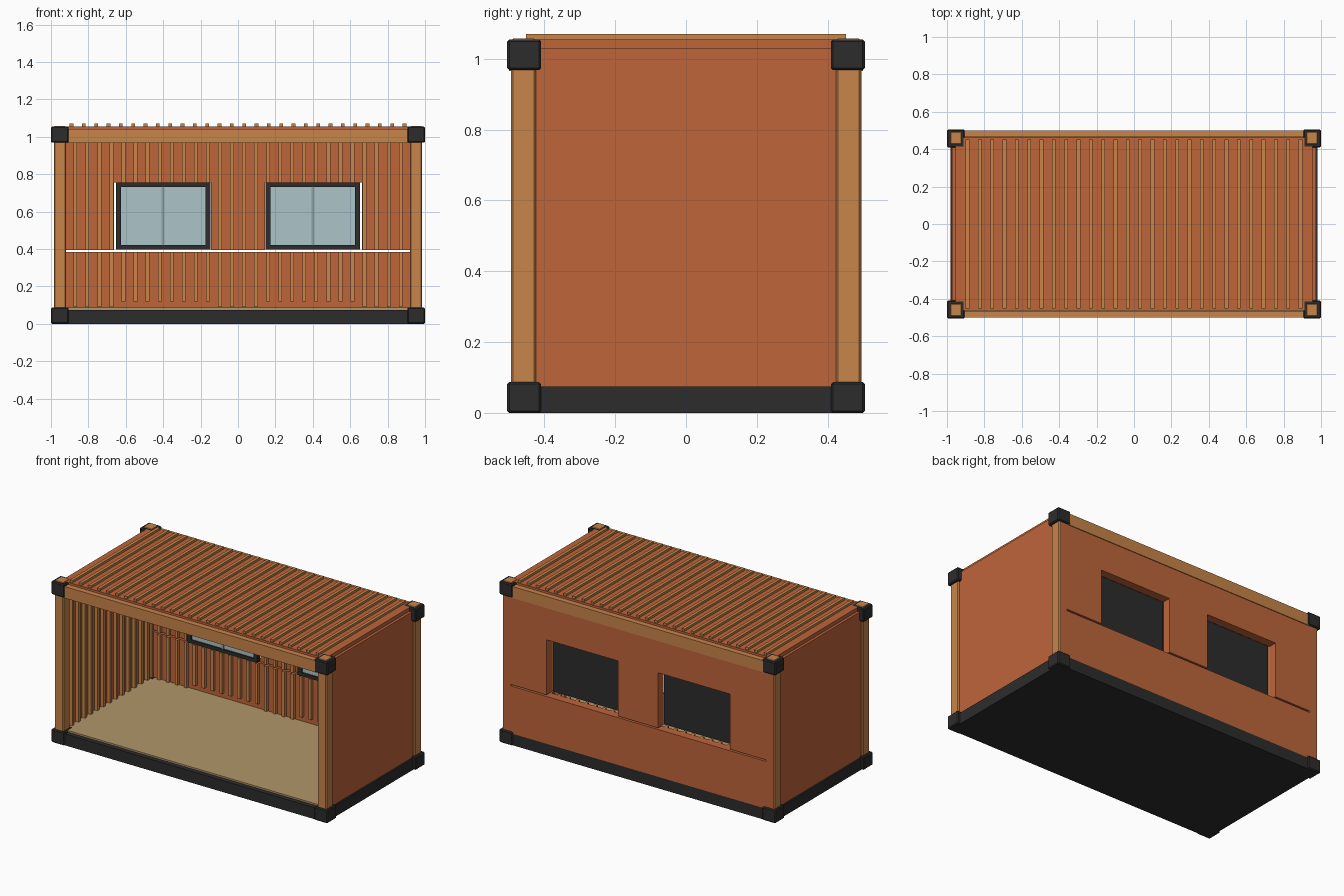
import bpy, bmesh

if "Cube" in bpy.data.objects:
    bpy.data.objects.remove(bpy.data.objects["Cube"])


def mat(name, r, g, b):
    def lin(c):
        c /= 255
        return c / 12.92 if c <= 0.04045 else ((c + 0.055) / 1.055) ** 2.4
    m = bpy.data.materials.new(name)
    m.diffuse_color = (lin(r), lin(g), lin(b), 1)
    m.use_nodes = True
    m.node_tree.nodes["Principled BSDF"].inputs["Base Color"].default_value = m.diffuse_color
    return m


TERRA = mat("terracotta_panel", 190, 101, 58)
ORANGE = mat("orange_steel", 200, 133, 74)
BLACK = mat("dark_steel", 44, 44, 44)
TAN = mat("floor_tan", 178, 150, 106)
GLASS = mat("pale_glass", 172, 196, 200)
GREY = mat("grey_glazing_bar", 140, 160, 163)


def boxes(name, spans, material, bevel=0):
    """One object from a list of (x0, x1, y0, y1, z0, z1) boxes."""
    bm = bmesh.new()
    for x0, x1, y0, y1, z0, z1 in spans:
        verts = bmesh.ops.create_cube(bm, size=1)["verts"]
        for v in verts:
            v.co = (x1 if v.co.x > 0 else x0,
                    y1 if v.co.y > 0 else y0,
                    z1 if v.co.z > 0 else z0)
    if bevel:
        bmesh.ops.bevel(bm, geom=bm.edges[:], offset=bevel, segments=1, affect='EDGES')
    me = bpy.data.meshes.new(name)
    bm.to_mesh(me)
    bm.free()
    me.materials.append(material)
    ob = bpy.data.objects.new(name, me)
    bpy.context.collection.objects.link(ob)
    return ob


def around(c, h):
    return (c - h, c + h)


# Base and floor
boxes("base_frame", [(-.982, .982, -.495, .495, 0, .075)], BLACK)
boxes("floor", [(-.94, .94, -.465, .445, .074, .086)], TAN)

# Corner posts and castings
for sx, xn in ((-1, "left"), (1, "right")):
    for sy, yn in ((-1, "front"), (1, "back")):
        px, py = around(sx * .9525, .0325), around(sy * .459, .035)
        boxes(f"{yn}_{xn}_post", [(*px, *py, .002, 1.058)], ORANGE, .006)
        cx, cy = around(sx * .9525, .0475), around(sy * .457, .048)
        for zn, z in (("bottom", (0, .087)), ("top", (.968, 1.055))):
            boxes(f"{yn}_{xn}_{zn}_casting", [(*cx, *cy, *z)], BLACK, .006)

# Top rails
for sy, yn in ((-1, "front"), (1, "back")):
    boxes(f"{yn}_top_rail", [(-.92, .92, *around(sy * .482, .018), .966, 1.042)], ORANGE)

# Roof with ribs
boxes("roof_panel", [(-.955, .955, -.462, .462, 1.028, 1.055)], TERRA)
boxes("roof_ribs", [(*around(-.89 + i * 1.78 / 27, .01), -.452, .452, 1.05, 1.07)
                    for i in range(28)], ORANGE)

# Side walls with inner ribs
for sx, xn in ((-1, "left"), (1, "right")):
    boxes(f"{xn}_wall", [(*around(sx * .957, .015), -.45, .45, .074, 1.03)], TERRA)
    boxes(f"{xn}_wall_ribs", [(*around(sx * .932, .012), *around(-.39 + i * .065, .01), .087, 1.028)
                              for i in range(13)], ORANGE)

# Back wall: lower panel, slit, upper panels around two window openings
W0, W1 = .44, .495
LO, HI = .385, .756
wall = [(-.975, .975, W0, W1, .075, LO), (-.975, .975, W0, W1, HI, 1.03),
        (-.145, .145, W0, W1, .395, HI)]
for s in (-1, 1):
    wall.append((*sorted((s * .664, s * .975)), W0, W1, .395, HI))
    wall.append((*sorted((s * .925, s * .975)), W0, W1, LO, .395))
boxes("back_wall", wall, TERRA)

# Back wall ribs, interrupted at the windows
ribs = []
for i in range(28):
    x = -.87 + i * 1.74 / 27
    r = (*around(x, .01), .42, W0)
    under = .14 < abs(x) < .66
    ribs.append((*r, .12 if under else .09, LO))
    ribs.append((*r, HI if under else .395, 1.028))
boxes("back_wall_ribs", ribs, ORANGE)

# Windows
for s, n in ((-1, "left"), (1, "right")):
    c = s * .4
    boxes(f"{n}_window_back", [(*around(c, .253), .425, .438, .398, .756)], BLACK)
    boxes(f"{n}_window_frame", [(*around(c, .253), .408, .426, .398, .42),
                                (*around(c, .253), .408, .426, .73, .756),
                                (c - .253, c - .225, .408, .426, .42, .73),
                                (c + .225, c + .253, .408, .426, .42, .73)], BLACK)
    boxes(f"{n}_window_glass", [(*around(c, .225), .417, .4255, .42, .73)], GLASS)
    boxes(f"{n}_window_bar", [(*around(c, .008), .411, .418, .42, .73)], GREY)
